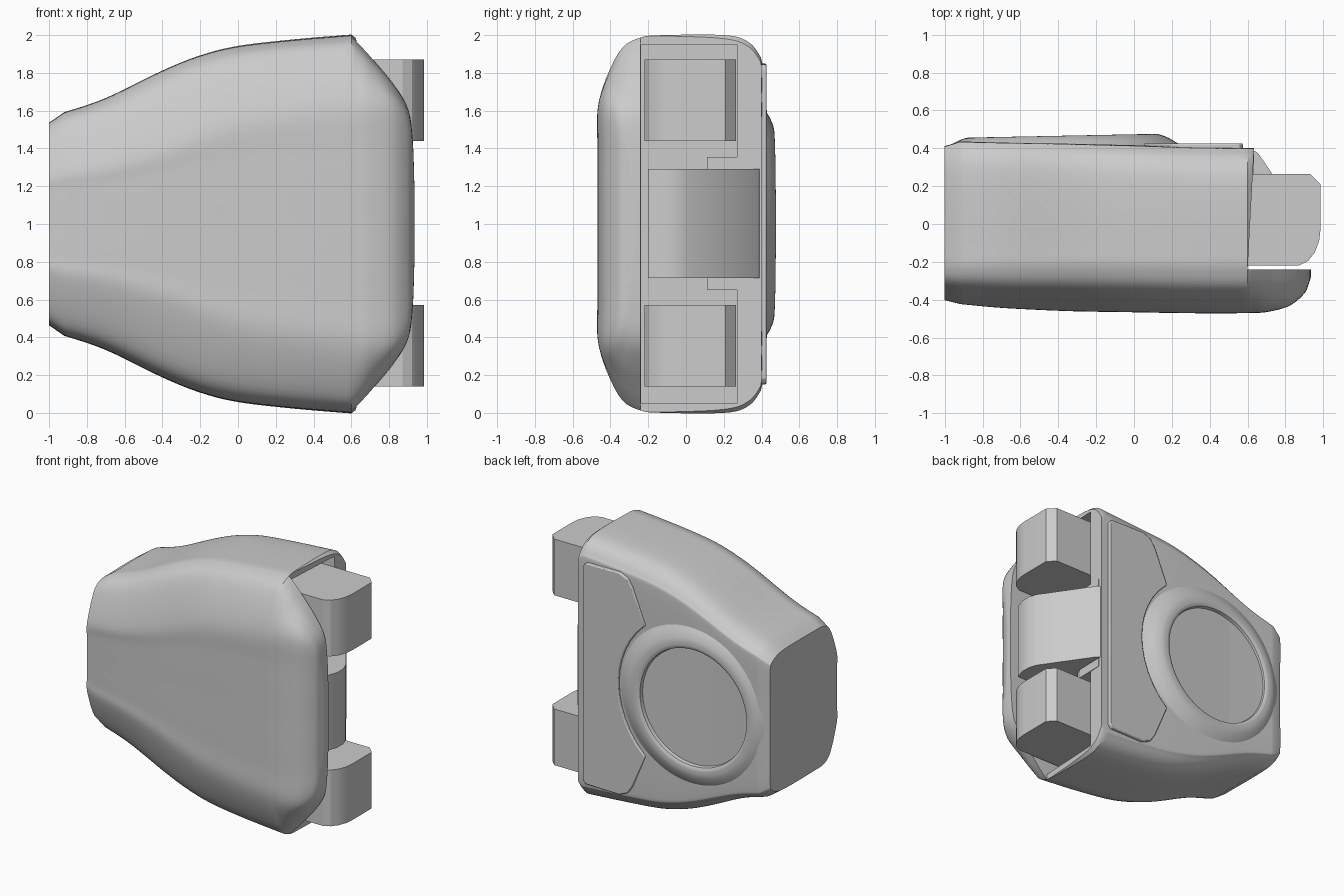
import bpy, bmesh, math
from mathutils import Vector

if "Cube" in bpy.data.objects:
    bpy.data.objects.remove(bpy.data.objects["Cube"])

grey = bpy.data.materials.new("plain_grey")
grey.use_nodes = True
grey.diffuse_color = (0.6, 0.6, 0.6, 1)
grey.node_tree.nodes["Principled BSDF"].inputs["Base Color"].default_value = (0.6, 0.6, 0.6, 1)


def finish(name, bm):
    bmesh.ops.remove_doubles(bm, verts=bm.verts, dist=0.0005)
    bmesh.ops.recalc_face_normals(bm, faces=bm.faces)
    me = bpy.data.meshes.new(name)
    bm.to_mesh(me)
    bm.free()
    ob = bpy.data.objects.new(name, me)
    bpy.context.collection.objects.link(ob)
    me.materials.append(grey)
    return ob


def select(ob):
    bpy.ops.object.select_all(action='DESELECT')
    ob.select_set(True)
    bpy.context.view_layer.objects.active = ob


def smooth(ob, angle=30):
    select(ob)
    bpy.ops.object.shade_smooth_by_angle(angle=math.radians(angle))


def spline(keys, n):
    """Catmull-Rom curve through key tuples."""
    pts = [Vector(k) for k in keys]
    pts = [pts[0]] + pts + [pts[-1]]
    out = []
    for a, b, c, d in zip(pts, pts[1:], pts[2:], pts[3:]):
        for i in range(n):
            t = i / n
            out.append(0.5 * (2 * b + (c - a) * t + (2 * a - 5 * b + 4 * c - d) * t * t
                              + (3 * b - a - 3 * c + d) * t ** 3))
    return out + [pts[-1]]


def prism(name, outline, lo, hi, axis='z'):
    """Extrude an outline (xy along z, or xz along y)."""
    bm = bmesh.new()
    place = (lambda p, w: (p[0], p[1], w)) if axis == 'z' else (lambda p, w: (p[0], w, p[1]))
    ends = [[bm.verts.new(place(p, w)) for p in outline] for w in (lo, hi)]
    for e in ends:
        bm.faces.new(e)
    n = len(outline)
    for i in range(n):
        j = (i + 1) % n
        bm.faces.new((ends[0][i], ends[0][j], ends[1][j], ends[1][i]))
    return finish(name, bm)


def section(h, yf, yb, k):
    """Closed yz section: broad soft front corners, tight rear corners."""
    d = max(0.02, min(0.22, -0.24 - yf))
    half = [(yf, 0), (yf, k * h * 0.6), (yf + 0.03 * d, k * h),
            (yf + 0.5 * d, (k + 0.73 * (1 - k)) * h), (yf + d, 0.985 * h),
            (yf + d + 0.14, h), (yb - 0.2, h), (yb - 0.08, 0.97 * h),
            (yb - 0.015, 0.9 * h), (yb, 0.82 * h), (yb, 0.4 * h), (yb, 0)]
    up = spline(half, 5)
    return [(p[0], p[1]) for p in up] + [(p[0], -p[1]) for p in up[-2:0:-1]]


# Body: lofted from the narrow neck to the wide end (x, half height, front, back, flat share)
neck = [(-1, 0.535, -0.40, 0.41, 0.5), (-0.92, 0.59, -0.42, 0.435, 0.5)]
flare = [(-0.92, 0.59, -0.42, 0.435, 0.5), (-0.7, 0.665, -0.44, 0.43, 0.5),
         (-0.4, 0.81, -0.455, 0.425, 0.52), (-0.2, 0.89, -0.46, 0.42, 0.56),
         (0, 0.94, -0.463, 0.415, 0.6), (0.3, 0.975, -0.468, 0.405, 0.63),
         (0.6, 1, -0.468, 0.4, 0.65)]
lip = [(0.62, 0.985, -0.466, 0.4, 0.66), (0.7, 0.9, -0.462, 0.4, 0.73),
       (0.82, 0.755, -0.43, 0.4, 0.83), (0.9, 0.62, -0.365, 0.4, 0.88),
       (0.925, 0.45, -0.31, 0.4, 0.88), (0.934, 0.2, -0.28, 0.4, 0.88)]
bm = bmesh.new()
rings = []
for s in neck[:1] + spline(flare, 6) + spline(lip, 6):
    rings.append([bm.verts.new((s[0], y, 1 + z)) for y, z in section(*s[1:])])
for a, b in zip(rings, rings[1:]):
    for i in range(len(a)):
        j = (i + 1) % len(a)
        bm.faces.new((a[i], a[j], b[j], b[i]))
bm.faces.new(rings[0])
bm.faces.new(rings[-1])
body = finish("body_shell", bm)

# Step behind the front lip, then the shallow cavity inside the open end
step = prism("step_cutter", [(0.6, -0.24), (0.645, 0.6), (1.3, 0.6), (1.3, -0.24)], -0.2, 2.2)
cavity = prism("cavity_cutter", [(0.5, -0.239), (0.5, 0.27), (1.2, 0.27), (1.2, -0.239)], 0.05, 1.95)
for cutter in (step, cavity):
    mod = body.modifiers.new("cut", 'BOOLEAN')
    mod.operation = 'DIFFERENCE'
    mod.solver = 'EXACT'
    mod.object = cutter
    select(body)
    bpy.ops.object.modifier_apply(modifier=mod.name)
    bpy.data.objects.remove(cutter)
smooth(body)

# Hinge blocks, one at each end of the opening
block = [(0.45, -0.22), (0.87, -0.22), (0.92, -0.195), (0.955, -0.15), (0.978, -0.09),
         (0.985, -0.03), (0.985, 0.21), (0.93, 0.265), (0.45, 0.265)]
for name, z in (("lower", 0.14), ("upper", 1.44)):
    smooth(prism(name + "_hinge_block", block, z, z + 0.43), 25)

# Sloping tongue between the blocks, with a small rib on each side
tongue = [(0.45, -0.2), (0.9, -0.2), (0.925, -0.12), (0.925, -0.05), (0.905, 0.01),
          (0.655, 0.375), (0.63, 0.39), (0.45, 0.39)]
smooth(prism("centre_tongue", tongue, 0.715, 1.29), 25)
rib = [(0.48, 0.11), (0.61, 0.11), (0.63, 0.16), (0.635, 0.37), (0.48, 0.37)]
for name, z in (("lower", 0.65), ("upper", 1.285)):
    prism(name + "_tongue_rib", rib, z, z + 0.07)

# Raised round rim on the back with a recessed disc
bm = bmesh.new()
profile = spline([(0.66, 0.385), (0.61, 0.415), (0.56, 0.445), (0.51, 0.464), (0.465, 0.466)], 4)
profile = [(p[0], p[1]) for p in profile] + [(0.445, 0.455), (0.44, 0.43), (0, 0.43)]
line = [bm.verts.new((r, y, 0)) for r, y in profile]
edges = [bm.edges.new(e) for e in zip(line, line[1:])]
bmesh.ops.spin(bm, geom=line + edges, cent=(0, 0, 0), axis=(0, 1, 0),
               angle=math.tau, steps=72)
for v in bm.verts:
    v.co.x = max(v.co.x - 0.38, -0.97)
    v.co.y += 0.02 * (v.co.x + 0.38)
    v.co.z += 1
rim = finish("round_rim", bm)
rim.data.flip_normals() if rim.data.polygons[0].normal.y < 0 else None
smooth(rim)

# Raised back panel, hollowed to follow the rim
top = [(0.575, 1.82), (0.555, 1.845), (0.27, 1.85), (0.2, 1.82), (0.16, 1.76), (0.05, 1.5)]
arc = [(-0.38 + 0.66 * math.cos(a), 1 + 0.66 * math.sin(a))
       for a in (math.radians(48 - 8 * i) for i in range(13))]
panel = prism("back_panel", top + arc + [(x, 2 - z) for x, z in top[::-1]], 0.36, 0.426, 'y')
bev = panel.modifiers.new("soft_edge", 'BEVEL')
bev.width = 0.008
bev.segments = 2
smooth(panel)
